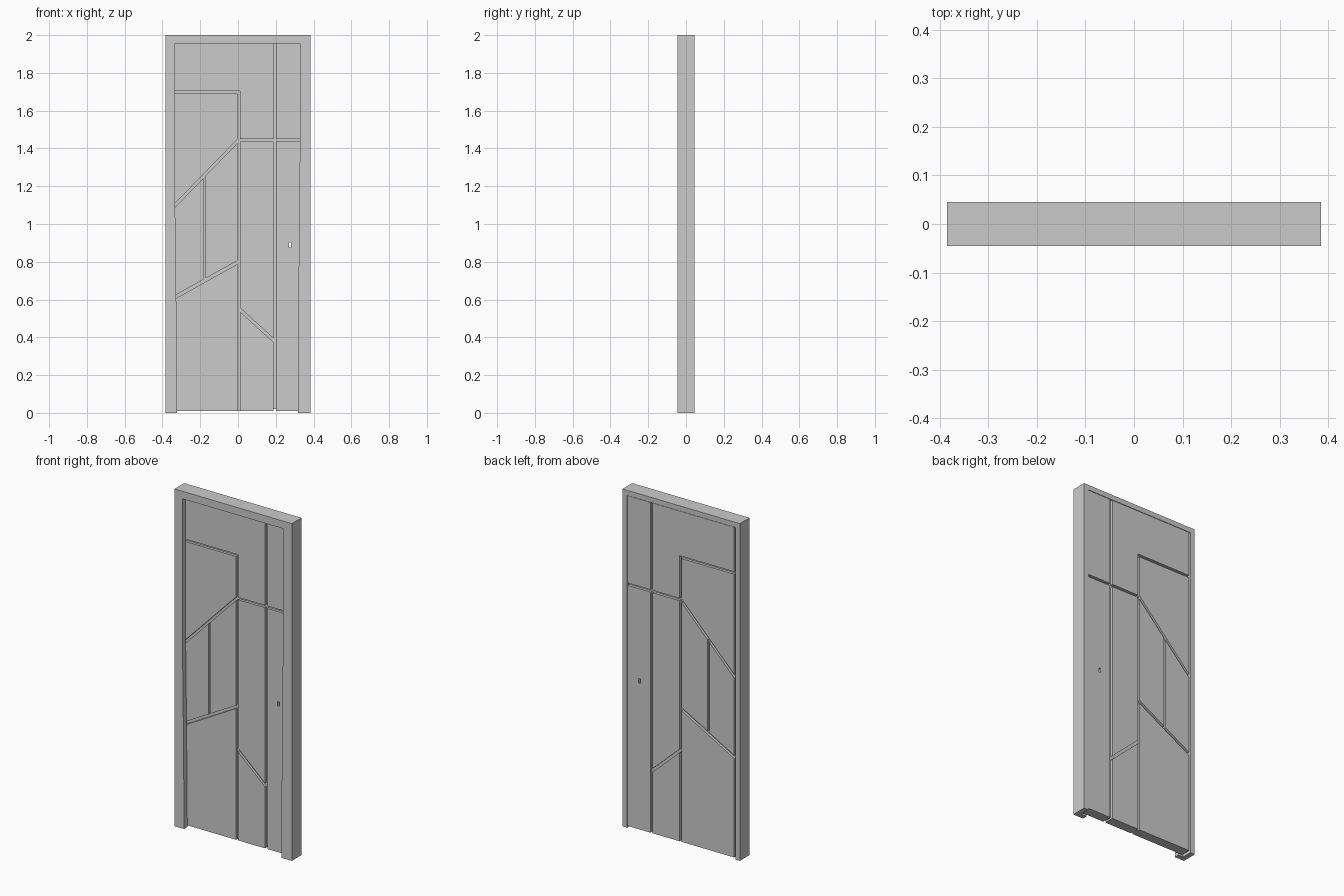
import bpy, bmesh, math

if "Cube" in bpy.data.objects:
    bpy.data.objects.remove(bpy.data.objects["Cube"])


def prism(name, pts, y0, y1):
    """Extrude an (x, z) outline from y0 to y1."""
    bm = bmesh.new()
    face = bm.faces.new([bm.verts.new((x, y0, z)) for x, z in pts])
    new = bmesh.ops.extrude_face_region(bm, geom=[face])["geom"]
    verts = [v for v in new if isinstance(v, bmesh.types.BMVert)]
    bmesh.ops.translate(bm, verts=verts, vec=(0, y1 - y0, 0))
    bmesh.ops.recalc_face_normals(bm, faces=bm.faces)
    mesh = bpy.data.meshes.new(name)
    bm.to_mesh(mesh)
    bm.free()
    ob = bpy.data.objects.new(name, mesh)
    bpy.context.collection.objects.link(ob)
    return ob


def rect(x0, x1, z0, z1):
    return [(x0, z0), (x1, z0), (x1, z1), (x0, z1)]


def strip(a, b, w):
    """Rectangle of width w around the line a-b."""
    dx, dz = b[0] - a[0], b[1] - a[1]
    l = math.hypot(dx, dz)
    nx, nz = -dz / l * w / 2, dx / l * w / 2
    return [(a[0] + nx, a[1] + nz), (a[0] - nx, a[1] - nz),
            (b[0] - nx, b[1] - nz), (b[0] + nx, b[1] + nz)]


def cut(target, cutters):
    """Subtract the cutters, bake the result and remove the helpers."""
    for c in cutters:
        c.hide_render = True
        m = target.modifiers.new("cut", 'BOOLEAN')
        m.operation, m.solver, m.object = 'DIFFERENCE', 'EXACT', c
    dg = bpy.context.evaluated_depsgraph_get()
    mesh = bpy.data.meshes.new_from_object(target.evaluated_get(dg))
    target.modifiers.clear()
    target.data = mesh
    for c in cutters:
        bpy.data.objects.remove(c)


FRONT, BACK, STOP = -0.045, 0.045, -0.015   # frame faces and rebate depth

# Frame with a narrower front opening and a wider rebate for the leaf
frame = prism("door_frame", rect(-0.385, 0.385, 0, 2), FRONT, BACK)
opening = [(-0.322, -0.1), (0.317, -0.1), (0.318, 0.4), (0.328, 1.44), (0.328, 1.955),
           (-0.333, 1.955), (-0.333, 1.1), (-0.327, 0.6), (-0.322, 0)]
cut(frame, [prism("opening_cutter", opening, FRONT - 0.1, 0),
            prism("rebate_cutter", rect(-0.355, 0.354, -0.1, 1.97), STOP, BACK + 0.1)])

# Leaf sitting in the rebate, flush with the back
LEAF_BACK = BACK - 0.001
leaf = prism("door_leaf", rect(-0.347, 0.353, 0.01, 1.968), STOP + 0.0005, LEAF_BACK)

# Decorative grooves, the same on both faces: start, end, width
grooves = [
    ((0.004, -0.1), (0.004, 1.704), 0.013),
    ((0.195, -0.1), (0.195, 2.1), 0.015),
    ((-0.4, 1.697), (0.0105, 1.697), 0.014),
    ((0.0, 1.444), (0.4, 1.444), 0.014),
    ((-0.4, 1.030), (0.004, 1.446), 0.014),
    ((-0.4, 0.576), (0.004, 0.801), 0.016),
    ((-0.178, 0.70), (-0.178, 1.258), 0.011),
    ((0.002, 0.554), (0.196, 0.377), 0.015),
]
DEPTH = 0.015
cutters = []
for i, g in enumerate(grooves):
    # tiny depth steps keep the overlapping floors from coinciding
    d = DEPTH + i * 0.00005
    cutters.append(prism("front_groove", strip(*g), STOP - 0.05, STOP + d))
    cutters.append(prism("back_groove", strip(*g), LEAF_BACK - d, BACK + 0.05))

# Keyhole and the small notch under the tall groove
cutters.append(prism("keyhole", rect(0.269, 0.281, 0.876, 0.903), -0.1, 0.1))
cutters.append(prism("notch", rect(0.1876, 0.2024, -0.1, 0.02), -0.1, 0.1))
cut(leaf, cutters)
